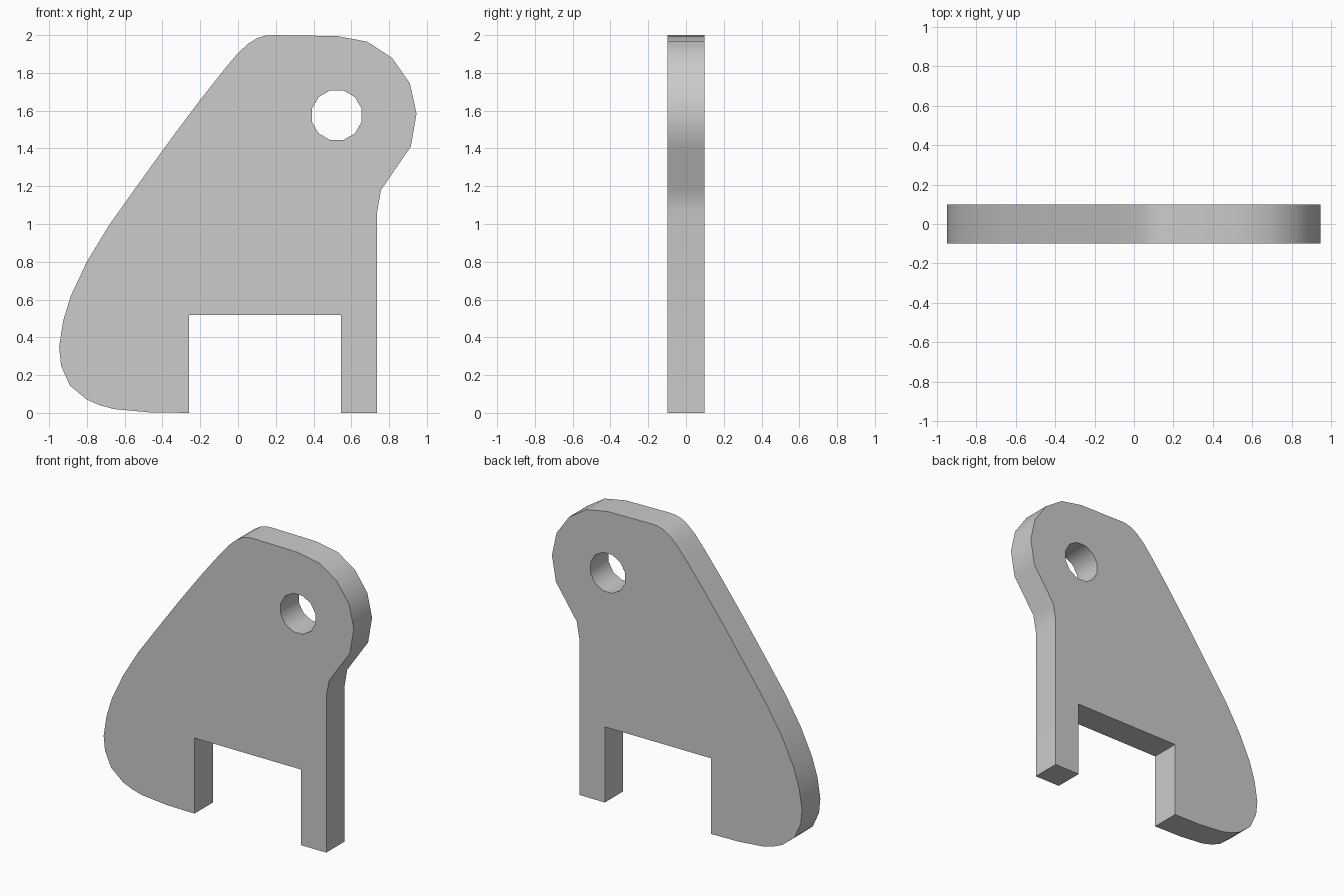
import bpy, bmesh
from math import sin, cos, radians

if "Cube" in bpy.data.objects:
    bpy.data.objects.remove(bpy.data.objects["Cube"])

HALF = 0.099  # half of the plate thickness

# Outer profile (x, z): rounded heel, sloping back, rounded head, leg, slot
OUTLINE = [
    (-0.26, 0), (-0.47, 0.003), (-0.655, 0.02), (-0.73, 0.04), (-0.80, 0.07),
    (-0.89, 0.145), (-0.937, 0.25), (-0.947, 0.35), (-0.925, 0.49), (-0.885, 0.62),
    (-0.80, 0.80), (-0.685, 0.99), (-0.55, 1.18), (-0.37, 1.43), (-0.20, 1.657),
    (-0.07, 1.822), (0, 1.905), (0.055, 1.955), (0.10, 1.983), (0.145, 1.997),
    (0.19, 2.0), (0.525, 1.995), (0.685, 1.965), (0.815, 1.88), (0.91, 1.745),
    (0.945, 1.585), (0.915, 1.41), (0.757, 1.18), (0.737, 1.065), (0.737, 0),
    (0.545, 0), (0.545, 0.517), (-0.26, 0.517),
]

# Twelve-sided pin hole
HOLE = [(0.523 + 0.136 * cos(radians(15 + 30 * i)),
         1.576 + 0.136 * sin(radians(15 + 30 * i))) for i in range(12)]


def add_loop(bm, points):
    verts = [bm.verts.new((x, -HALF, z)) for x, z in points]
    return [bm.edges.new((v, verts[(i + 1) % len(verts)])) for i, v in enumerate(verts)]


# Fill the profile around the hole, then extrude it to thickness
bm = bmesh.new()
edges = add_loop(bm, OUTLINE) + add_loop(bm, HOLE)
bmesh.ops.triangle_fill(bm, edges=edges, use_beauty=True, normal=(0, -1, 0))
ext = bmesh.ops.extrude_face_region(bm, geom=bm.faces[:], use_keep_orig=True)
moved = [g for g in ext["geom"] if isinstance(g, bmesh.types.BMVert)]
bmesh.ops.translate(bm, verts=moved, vec=(0, 2 * HALF, 0))
bmesh.ops.recalc_face_normals(bm, faces=bm.faces[:])

mesh = bpy.data.meshes.new("bracket_plate")
bm.to_mesh(mesh)
bm.free()
plate = bpy.data.objects.new("bracket_plate", mesh)
bpy.context.collection.objects.link(plate)

# Smooth rim with crisp corners
bpy.context.view_layer.objects.active = plate
plate.select_set(True)
bpy.ops.object.shade_smooth_by_angle(angle=radians(40))
